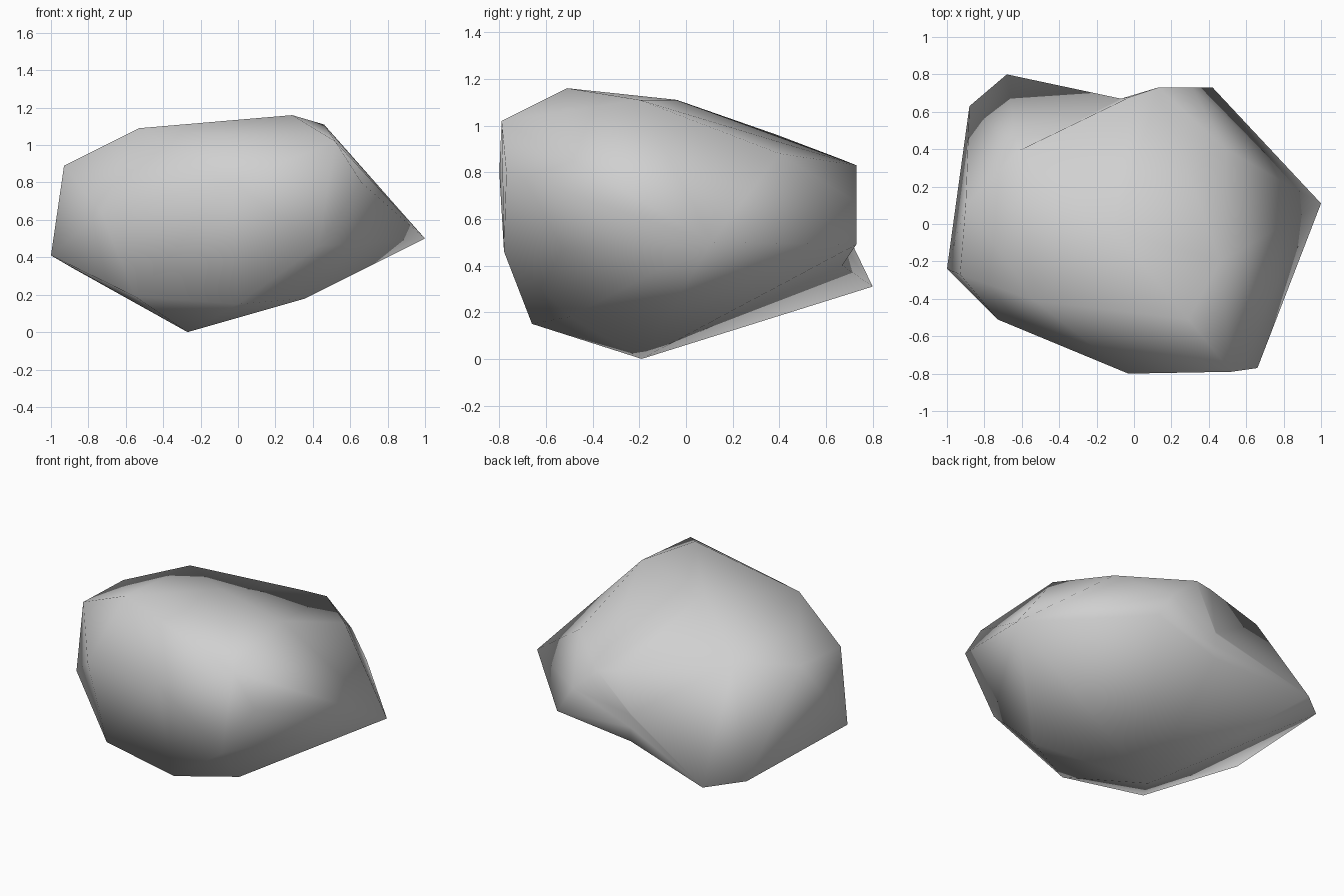
import bpy
import bmesh
import math
from mathutils import Vector

cube = bpy.data.objects.get("Cube")
if cube:
    bpy.data.objects.remove(cube, do_unlink=True)


def make_material(name, colour):
    """One flat, matte colour for viewport and render."""
    material = bpy.data.materials.new(name)
    material.use_nodes = True
    material.diffuse_color = colour
    shader = material.node_tree.nodes["Principled BSDF"]
    shader.inputs["Base Color"].default_value = colour
    shader.inputs["Roughness"].default_value = 0.9
    return material


def carve_hollow(bm, tip, is_far_end, x, y):
    """Pull the middles of the edges leaving a tip inward to one line."""
    corner = min(bm.verts, key=lambda v: (v.co - Vector(tip)).length)
    edges = [e for e in corner.link_edges
             if is_far_end(e.other_vert(corner).co)]
    if not edges:
        return
    cut = bmesh.ops.subdivide_edges(bm, edges=edges, cuts=1)
    for part in cut["geom_inner"]:
        if isinstance(part, bmesh.types.BMVert):
            part.co.x, part.co.y = x, y


def make_stone(name, groups, back_tip, material):
    """Wrap a closed skin around the corner points, then hollow its back."""
    bm = bmesh.new()
    for corners in groups:
        for corner in corners:
            bm.verts.new(corner)
    bmesh.ops.convex_hull(bm, input=bm.verts[:])
    loose = [v for v in bm.verts if not v.link_faces]
    bmesh.ops.delete(bm, geom=loose, context="VERTS")
    carve_hollow(bm, back_tip, lambda co: co.y > .67 and co.x > -.1,
                 -.07, .67)
    bmesh.ops.triangulate(bm, faces=bm.faces[:])
    bmesh.ops.recalc_face_normals(bm, faces=bm.faces[:])
    mesh = bpy.data.meshes.new(name)
    bm.to_mesh(mesh)
    bm.free()
    mesh.materials.append(material)
    stone = bpy.data.objects.new(name, mesh)
    bpy.context.collection.objects.link(stone)
    return stone


# Upper ridge and shoulders
crown = [(.29, -.51, 1.16), (.46, -.2, 1.11), (-.53, -.41, 1.09),
         (-.1, -.04, 1.11), (.52, -.79, 1.02), (-.62, .39, .96),
         (.49, .4, .88)]

# Widest band around the sides
front_side = [(-.03, -.8, .8), (.66, -.77, .8), (.43, -.78, .46),
              (-.73, -.51, .64)]
right_side = [(-1, -.24, .41), (-.93, -.27, .89), (-.9, .1, .9)]
back_side = [(.13, .73, .83), (.31, .73, .67), (.42, .73, .49),
             (-.02, .68, .85)]
left_tip = [(1, .11, .5)]

# Tapered underside and low back corner
back_tip = (-.68, .8, .31)
underside = [(-.27, -.19, 0), (0, -.66, .15), (.36, -.5, .18),
             (-.55, -.57, .19), (-.88, .63, .34), back_tip]

grey_stone = make_material("grey stone", (.63, .63, .63, 1))
boulder = make_stone("boulder", [crown, front_side, right_side, back_side,
                                 left_tip, underside], back_tip, grey_stone)

# Soft facets, with only the strongest breaks kept crisp
bpy.ops.object.select_all(action="DESELECT")
boulder.select_set(True)
bpy.context.view_layer.objects.active = boulder
bpy.ops.object.shade_smooth_by_angle(angle=math.radians(100))
